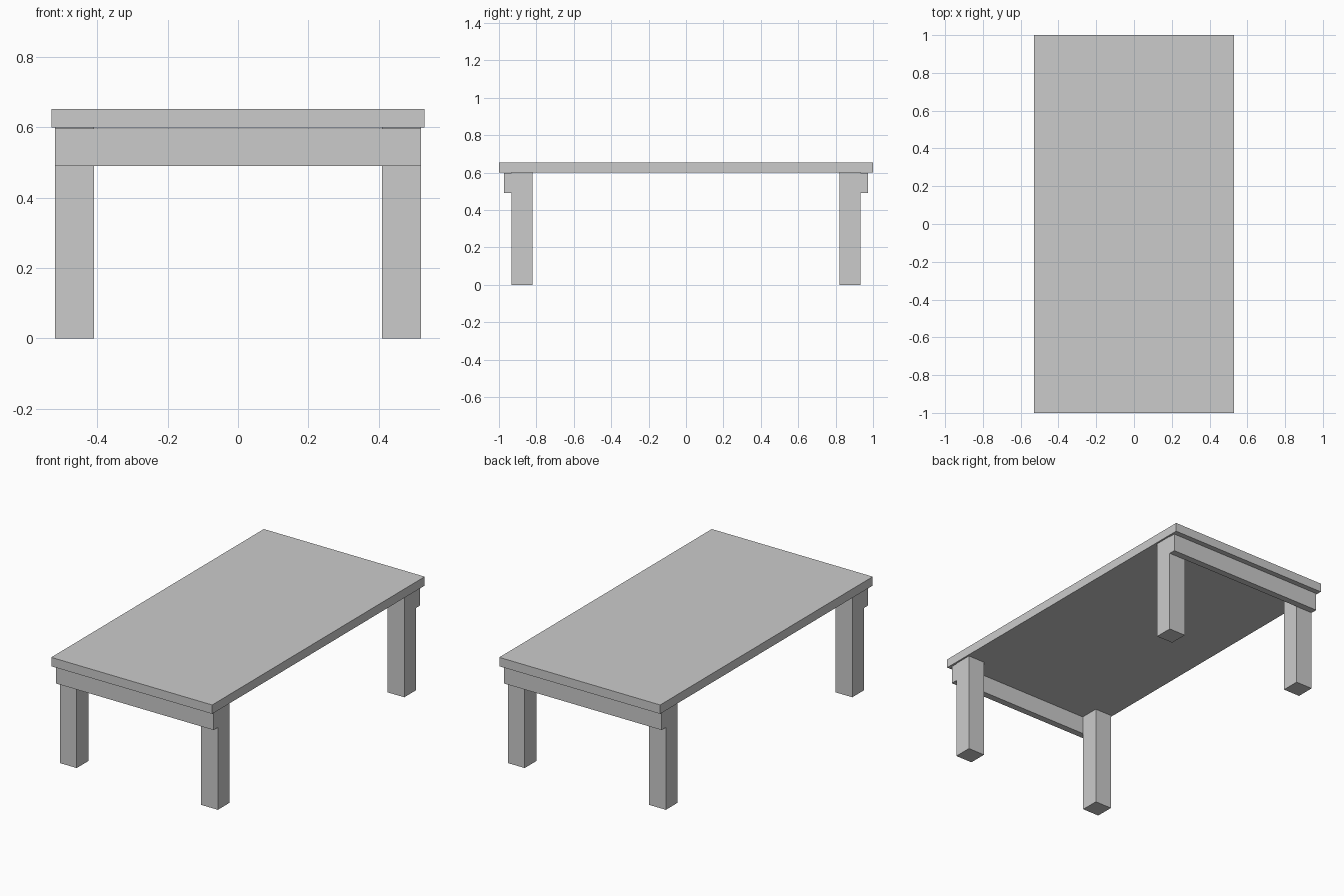
import bpy

cube = bpy.data.objects.get("Cube")
if cube:
    bpy.data.objects.remove(cube, do_unlink=True)

# Single plain grey finish
GREY = (0.60, 0.60, 0.60, 1)
mat = bpy.data.materials.new("plain_grey")
mat.use_nodes = True
mat.diffuse_color = GREY
mat.node_tree.nodes["Principled BSDF"].inputs["Base Color"].default_value = GREY


def box(name, low, high):
    """Axis-aligned flat-sided board between two corners."""
    centre = [(a + b) / 2 for a, b in zip(low, high)]
    bpy.ops.mesh.primitive_cube_add(size=1, location=centre)
    ob = bpy.context.object
    ob.name = name
    ob.scale = [b - a for a, b in zip(low, high)]
    bpy.ops.object.transform_apply(location=False, rotation=False, scale=True)
    ob.data.materials.append(mat)
    return ob


# Table top
box("table_top", (-0.53, -1, 0.6), (0.53, 1, 0.653))

# End rails and legs, repeated at both ends
for end, s in (("front", -1), ("back", 1)):
    y0, y1 = sorted((s * 0.932, s * 0.972))
    box(end + "_rail", (-0.52, y0, 0.49), (0.52, y1, 0.597))
    y0, y1 = sorted((s * 0.822, s * 0.932))
    for side, x in (("right", -0.52), ("left", 0.41)):
        box(f"{end}_{side}_leg", (x, y0, 0), (x + 0.11, y1, 0.6))
